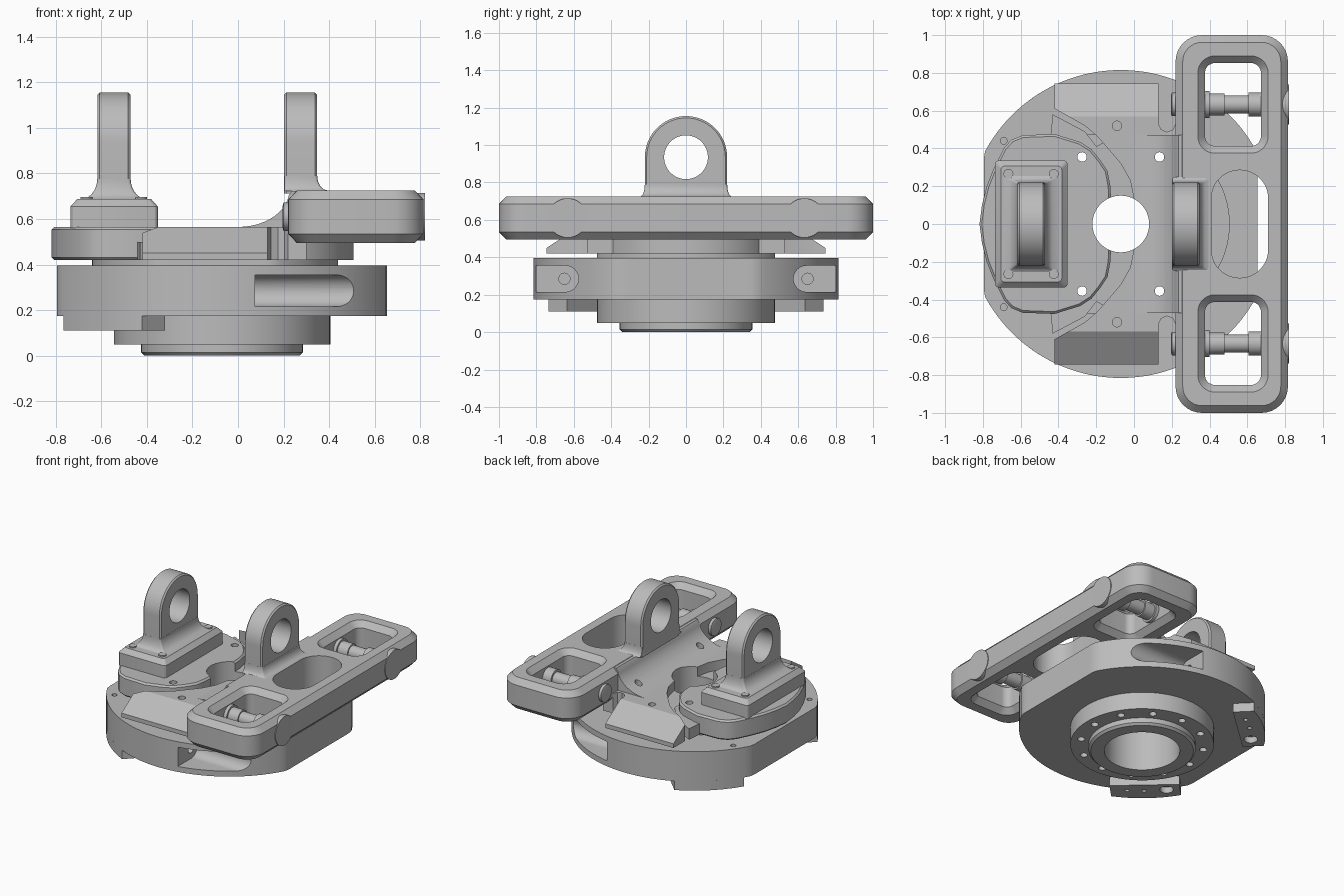
import bpy, bmesh
from math import sin, cos, pi, radians, sqrt

cube = bpy.data.objects.get("Cube")
if cube:
    bpy.data.objects.remove(cube)

steel = bpy.data.materials.new("grey steel")
steel.use_nodes = True
GREY = (0.5, 0.5, 0.5, 1)
steel.diffuse_color = GREY
steel.node_tree.nodes["Principled BSDF"].inputs["Base Color"].default_value = GREY
parts = []
CX = -0.07  # axis of the turntable

AXES = {"x": lambda u, v, w: (w, u, v),
        "y": lambda u, v, w: (u, w, v),
        "z": lambda u, v, w: (u, v, w)}


def loft(name, rings, axis="z"):
    """Solid through (outline, position) rings along an axis."""
    bm = bmesh.new()
    loops = [[bm.verts.new(AXES[axis](u, v, w)) for u, v in pts] for pts, w in rings]
    bm.faces.new(loops[0])
    bm.faces.new(loops[-1])
    n = len(loops[0])
    for a, b in zip(loops, loops[1:]):
        for i in range(n):
            j = (i + 1) % n
            bm.faces.new((a[i], a[j], b[j], b[i]))
    bmesh.ops.recalc_face_normals(bm, faces=bm.faces)
    mesh = bpy.data.meshes.new(name)
    bm.to_mesh(mesh)
    bm.free()
    mesh.materials.append(steel)
    ob = bpy.data.objects.new(name, mesh)
    bpy.context.collection.objects.link(ob)
    parts.append(ob)
    return ob


def prism(name, pts, w0, w1, axis="z"):
    return loft(name, [(pts, w0), (pts, w1)], axis)


def circle(u, v, r, n=64):
    return [(u + r * cos(2 * pi * i / n), v + r * sin(2 * pi * i / n)) for i in range(n)]


def rrect(x0, x1, y0, y1, r, n=8):
    pts = []
    for k, (x, y) in enumerate([(x1 - r, y1 - r), (x0 + r, y1 - r), (x0 + r, y0 + r), (x1 - r, y0 + r)]):
        for i in range(n + 1):
            a = (k + i / n) * pi / 2
            pts.append((x + r * cos(a), y + r * sin(a)))
    return pts


def mirrored(half):
    return half + [(x, -y) for x, y in reversed(half) if abs(y) > 1e-6]


def bake(ob):
    dg = bpy.context.evaluated_depsgraph_get()
    mesh = bpy.data.meshes.new_from_object(ob.evaluated_get(dg))
    ob.modifiers.clear()
    ob.data = mesh


def cut(ob, *cutters):
    for c in cutters:
        m = ob.modifiers.new("cut", "BOOLEAN")
        m.object, m.operation, m.solver = c, "DIFFERENCE", "EXACT"
    bake(ob)
    for c in cutters:
        parts.remove(c)
        bpy.data.objects.remove(c)


def bevel(ob, width):
    m = ob.modifiers.new("edge", "BEVEL")
    m.width, m.segments, m.limit_method = width, 1, "ANGLE"
    m.angle_limit = radians(50)
    bake(ob)


def drill(x, y, r, z0=-0.1, z1=0.9, n=20):
    return prism("cutter", circle(x, y, r, n), z0, z1)


def bolt(angle, radius):
    return CX + radius * cos(radians(angle)), radius * sin(radians(angle))


through = [bolt(a, 0.41) for a in (60, 120, 240, 300)]

# Turntable: disc with two flats, side pockets and a wide bore
disc = prism("turntable_disc", [(min(max(x, -0.795), 0.655), y) for x, y in circle(CX, 0, 0.815, 128)], 0.175, 0.395)
cutters = [drill(CX, 0, 0.25, n=64)] + [drill(x, y, 0.025) for x, y in through]
for s in (-1, 1):
    cutters.append(prism("cutter", circle(s * 0.645, 0.285, 0.07, 40), 0.075, 0.9, "x"))
    ys = sorted((s * 0.645, s * 0.95))
    cutters.append(prism("cutter", [(ys[0], 0.215), (ys[1], 0.215), (ys[1], 0.355), (ys[0], 0.355)], 0.075, 0.9, "x"))
    cutters.append(prism("cutter", circle(s * 0.65, 0.285, 0.03, 20), -0.05, 0.1, "x"))
    cutters.append(drill(-0.69, s * 0.44, 0.018, 0.3))
cut(disc, *cutters)

# Lower flange with bolt circle, and chamfered hub
flange = prism("lower_flange", circle(CX, 0, 0.475, 96), 0.05, 0.176)
cut(flange, drill(CX, 0, 0.25, n=64), *[drill(*bolt(a, 0.41), 0.025, z1=0.9 if a in (60, 120, 240, 300) else 0.1)
                                       for a in range(0, 360, 30)])
hub = loft("lower_hub", [(circle(CX, 0, r), z) for r, z in ((0.34, 0), (0.355, 0.015), (0.355, 0.051))])
cut(hub, drill(CX, 0, 0.25, n=64))

# Foot pads under the rim
for s, side in ((-1, "front"), (1, "back")):
    arc = [bolt(115.5 + 33 * i / 10, 0.815) for i in range(11)]
    arc += [(x + 0.1, y - 0.1) for x, y in (arc[-1], arc[0])]
    pad = prism(side + "_foot_pad", [(x, s * y) for x, y in arc], 0.11, 0.18)
    holes = [(bolt(a, 0.72), r) for a, r in ((143, 0.045), (122, 0.015), (131, 0.015))]
    cut(pad, *[drill(x, s * y, r, 0.05, 0.155) for (x, y), r in holes])

# Collar and inner plate between turntable and jaws
collar = prism("collar", [(x, min(max(y, -0.475), 0.475)) for x, y in circle(-0.1, 0, 0.54, 96)], 0.39, 0.425)
cut(collar, drill(CX, 0, 0.15, n=64), *[drill(x, y, 0.025) for x, y in through])
plate = prism("inner_plate", circle(0.034, 0, 0.473, 96), 0.42, 0.495)
cut(plate, drill(CX, 0, 0.15, n=64), *[drill(x, y, 0.025) for x, y in through])

# Right jaw: curved inner edge, sloped wings, neck towards the cross bar
jaw = prism("wing_jaw", mirrored([
    (0.0, 0.13), (-0.02, 0.23), (-0.07, 0.32), (-0.13, 0.39), (-0.19, 0.46), (-0.26, 0.52), (-0.42, 0.61),
    (-0.42, 0.745), (0.13, 0.745), (0.13, 0.53), (0.145, 0.5), (0.175, 0.487),
    (0.205, 0.5), (0.22, 0.53), (0.3, 0.53)]), 0.42, 0.565)
cutters = [drill(CX, 0, 0.15, n=64)] + [drill(x, y, 0.025) for x, y in through]
for s in (-1, 1):
    cutters.append(prism("cutter", [(s * 0.57, 0.565), (s * 0.822, 0.4), (s * 0.9, 0.7), (s * 0.57, 0.7)], -0.6, 0.2, "x"))
    cutters.append(drill(-0.09, s * 0.52, 0.025, 0.5))
cut(jaw, *cutters)

# Concave blend rising from the jaw to the bar
sweep = [(0.225 * sin(t), 0.565 + 0.16 * (1 - cos(t))) for t in [i * pi / 24 for i in range(12)]]
blend = prism("neck_blend", sweep + [(0.235, 0.722), (0.3, 0.722), (0.3, 0.5), (0, 0.5)], -0.47, 0.47, "y")
cut(blend, drill(CX, 0, 0.15, n=64), *[drill(x, y, 0.025) for x, y in through])

# Left jaw with a rounded outer edge
left = prism("round_jaw", mirrored([
    (-0.12, 0.1), (-0.125, 0.2), (-0.14, 0.28), (-0.18, 0.34), (-0.225, 0.395), (-0.285, 0.434), (-0.42, 0.476),
    (-0.59, 0.47), (-0.65, 0.445), (-0.69, 0.40), (-0.74, 0.3), (-0.78, 0.2), (-0.805, 0.1), (-0.818, 0)]), 0.42, 0.565)
bevel(left, 0.012)
cut(left, drill(CX, 0, 0.15, n=64), *[drill(x, y, 0.025) for x, y in through])
ledge = prism("jaw_ledge", mirrored([(-0.16, 0.2), (-0.16, 0.36), (-0.26, 0.49), (-0.43, 0.58), (-0.46, 0.3)]), 0.42, 0.5)
cut(ledge, drill(CX, 0, 0.16, n=64), *[drill(x, y, 0.025) for x, y in through])


def inset_rrect(x0, x1, y0, y1, r, d):
    return rrect(x0 + d, x1 - d, y0 + d, y1 - d, r - d)


# Cross bar: chamfered, with two framed windows and a central oval
bar = loft("cross_bar", [(inset_rrect(0.22, 0.815, -1, 1, 0.14, d), z)
                         for d, z in ((0.038, 0.495), (0, 0.535), (0, 0.685), (0.038, 0.725))])
cutters = [prism("cutter", rrect(0.41, 0.71, -0.285, 0.285, 0.149, 16), 0.4, 0.8)]
for s in (-1, 1):
    y0, y1 = sorted((s * 0.375, s * 0.89))
    cutters.append(loft("cutter", [(inset_rrect(0.338, 0.71, y0, y1, 0.09, d), z) for d, z in
                                   ((0, 0.45), (0, 0.495), (0.038, 0.535), (0.038, 0.685), (0, 0.725), (0, 0.8))]))
cut(bar, *cutters)

# Cross pins: end cap, stepped shaft and left-hand nut
for s, side in ((-1, "front"), (1, "back")):
    y, z = s * 0.633, 0.61
    prism(side + "_pin_cap", circle(y, z, 0.105, 48), 0.75, 0.82, "x")
    steps = [(0.195, 0.045), (0.2, 0.062), (0.225, 0.062), (0.225, 0.04), (0.375, 0.04), (0.375, 0.072), (0.4, 0.072),
             (0.4, 0.058), (0.48, 0.058), (0.48, 0.048), (0.605, 0.048), (0.605, 0.064), (0.7, 0.064)]
    loft(side + "_pin_shaft", [(circle(y, z, r, 32), x) for x, r in steps], "x")

# Bolted pedestal on the round jaw
loft("lug_pedestal", [(rrect(-0.735 + d, -0.352 - d, -0.337 + d, 0.337 - d, 0.02, 3), z)
                      for d, z in ((0, 0.56), (0, 0.655), (0.03, 0.688))])
for x in (-0.665, -0.425):
    for y in (-0.265, 0.265):
        prism("pedestal_bolt", circle(x, y, 0.026, 20), 0.65, 0.697)


# Lifting lugs: rounded eye plate with a flared foot
def lug(name, x0, x1, base, flare, left_flare):
    def eye(d):
        r = 0.22 - d
        arch = [(r * cos(pi * i / 32), 0.935 + r * sin(pi * i / 32)) for i in range(33)]
        return arch + [(-r, base - 0.01), (r, base - 0.01)]
    ob = loft(name, [(eye(d), x) for d, x in ((0.01, x0), (0, x0 + 0.01), (0, x1 - 0.01), (0.01, x1))], "x")
    cut(ob, prism("cutter", circle(0, 0.935, 0.117), x0 - 0.1, x1 + 0.1, "x"))
    rings = []
    for i in range(9):
        t = i / 8
        o = flare * (1 - sqrt(1 - (1 - t) ** 2)) + 0.001
        rings.append((rrect(x0 - o * left_flare, x1 + o, -0.22 - o / 2, 0.22 + o / 2, 0.012, 3), base + t * flare * 1.2))
    loft(name + "_foot", rings)


lug("round_jaw_lug", -0.617, -0.472, 0.686, 0.075, 1)
lug("cross_bar_lug", 0.202, 0.347, 0.722, 0.055, 0)

# Smooth round walls, keep edges crisp
bpy.ops.object.select_all(action="DESELECT")
for ob in parts:
    ob.select_set(True)
bpy.context.view_layer.objects.active = parts[0]
bpy.ops.object.shade_smooth_by_angle(angle=radians(30))
